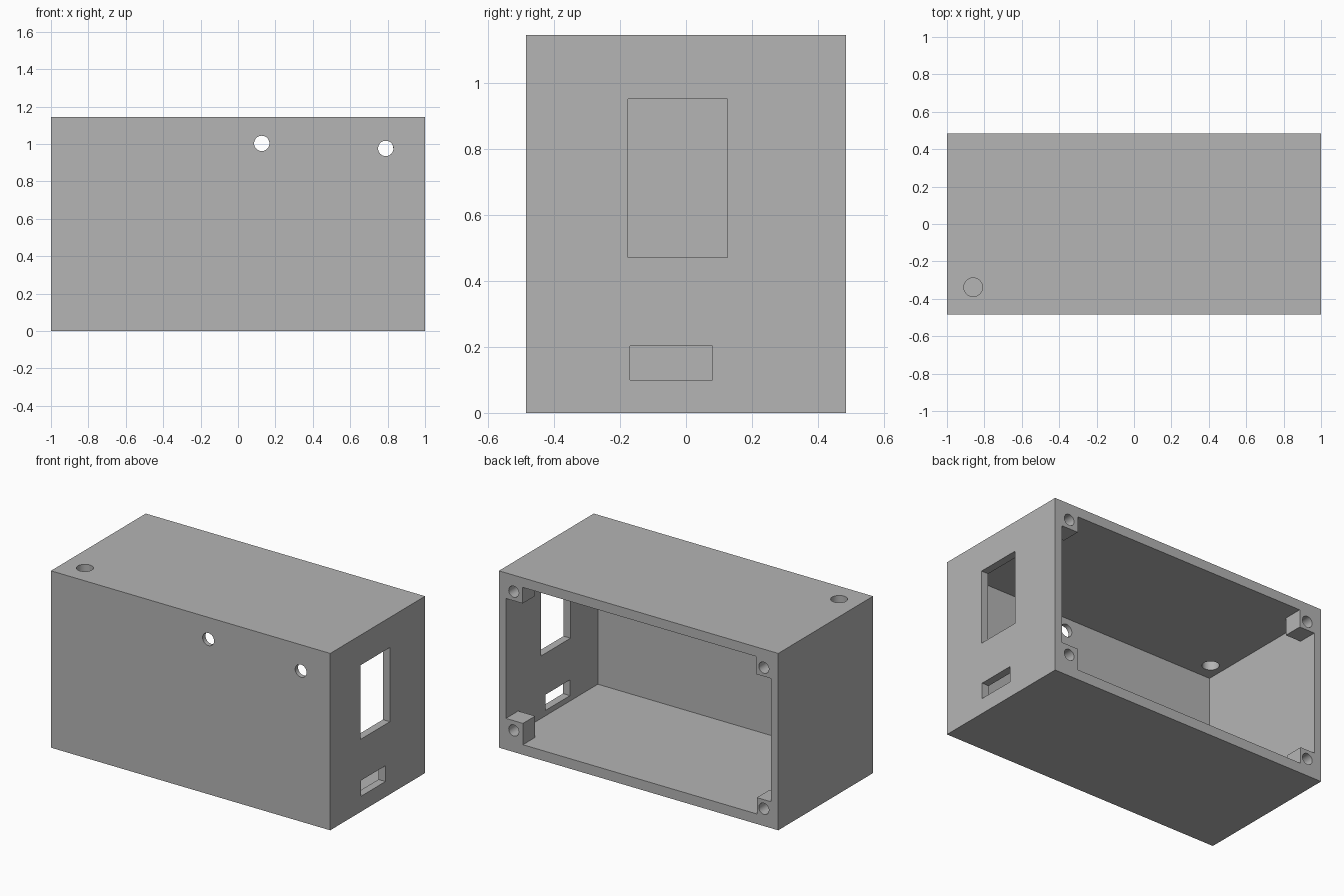
import bpy
from mathutils import Matrix, Vector

if "Cube" in bpy.data.objects:
    bpy.data.objects.remove(bpy.data.objects["Cube"], do_unlink=True)

# Overall size
X, Y, H = 1.0, 0.485, 1.145
SIDE, FRONT, FLOOR, CEILING = 0.05, 0.03, 0.065, 0.062
POST_DEPTH = 0.125
EXTRA = 0.1


def box(name, lo, hi):
    lo, hi = Vector(lo), Vector(hi)
    bpy.ops.mesh.primitive_cube_add(size=1)
    ob = bpy.context.object
    ob.name = name
    ob.data.transform(Matrix.Translation((lo + hi) / 2) @ Matrix.Diagonal((hi - lo).to_4d()))
    return ob


def rod(name, centre, radius, length, axis):
    bpy.ops.mesh.primitive_cylinder_add(vertices=40, radius=radius, depth=length)
    ob = bpy.context.object
    ob.name = name
    turn = Vector((0, 0, 1)).rotation_difference(Vector(axis)).to_matrix().to_4x4()
    ob.data.transform(Matrix.Translation(centre) @ turn)
    return ob


def cut(target, cutter):
    mod = target.modifiers.new("cut", 'BOOLEAN')
    mod.operation = 'DIFFERENCE'
    mod.solver = 'EXACT'
    mod.object = cutter
    bpy.context.view_layer.objects.active = target
    bpy.ops.object.modifier_apply(modifier=mod.name)
    bpy.data.objects.remove(cutter, do_unlink=True)


# Enclosure, and the hollow that opens at the back
enclosure = box("enclosure", (-X, -Y, 0), (X, Y, H))
hollow = box("hollow", (SIDE - X, FRONT - Y, FLOOR), (X - SIDE, Y + EXTRA, H - CEILING))

# Corner screw posts: side, top or bottom, width, height, hole inset x and z
posts = [
    (1, True, 0.17, 0.166, 0.106, 0.107),
    (1, False, 0.172, 0.203, 0.106, 0.14),
    (-1, True, 0.16, 0.176, 0.103, 0.12),
    (-1, False, 0.153, 0.171, 0.103, 0.112),
]
for side, top, width, height, hole_x, hole_z in posts:
    xs = sorted((side * (X - width), side * (X + EXTRA)))
    zs = (H - height, H + EXTRA) if top else (-EXTRA, height)
    cut(hollow, box("post", (xs[0], Y - POST_DEPTH, zs[0]), (xs[1], Y + 2 * EXTRA, zs[1])))
cut(enclosure, hollow)

# Screw holes through the posts
for side, top, width, height, hole_x, hole_z in posts:
    z = H - hole_z if top else hole_z
    cut(enclosure, rod("screw_hole", (side * (X - hole_x), Y, z), 0.036, 0.3, (0, 1, 0)))

# Round holes in the front wall and the top
for x, z in ((0.127, 1.003), (0.79, 0.976)):
    cut(enclosure, rod("front_hole", (x, -Y, z), 0.041, EXTRA, (0, 1, 0)))
cut(enclosure, rod("top_hole", (-0.86, -0.338, H), 0.05, 0.2, (0, 0, 1)))

# Rectangular openings in the side wall
for y0, y1, z0, z1 in ((-0.175, 0.125, 0.47, 0.95), (-0.17, 0.08, 0.1, 0.202)):
    cut(enclosure, box("side_window", (X - EXTRA, y0, z0), (X + EXTRA, y1, z1)))

# Plain grey plastic
grey = bpy.data.materials.new("grey plastic")
colour = (0.46, 0.46, 0.46, 1)
grey.use_nodes = True
grey.diffuse_color = colour
grey.node_tree.nodes["Principled BSDF"].inputs["Base Color"].default_value = colour
enclosure.data.materials.clear()
enclosure.data.materials.append(grey)
for face in enclosure.data.polygons:
    face.material_index = 0

# Smooth hole walls, sharp edges elsewhere
bpy.ops.object.select_all(action='DESELECT')
enclosure.select_set(True)
bpy.context.view_layer.objects.active = enclosure
bpy.ops.object.shade_smooth_by_angle()
